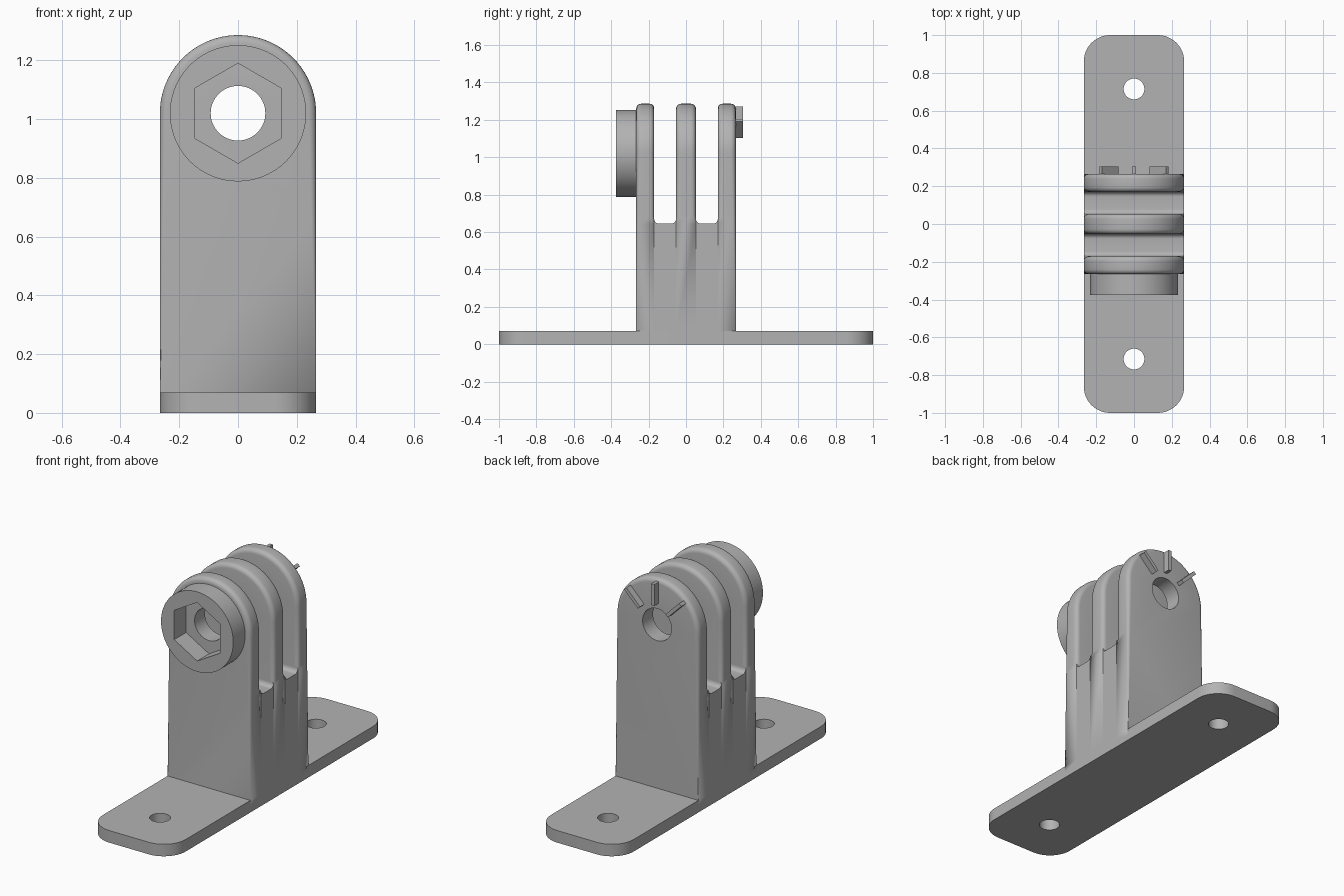
import bpy, bmesh, math
from mathutils import Matrix, Vector

cube = bpy.data.objects.get("Cube")
if cube:
    bpy.data.objects.remove(cube, do_unlink=True)

grey = bpy.data.materials.new("plain grey")
grey.use_nodes = True
COLOUR = (0.45, 0.45, 0.45, 1)
grey.diffuse_color = COLOUR
grey.node_tree.nodes["Principled BSDF"].inputs["Base Color"].default_value = COLOUR

W = 0.266        # half width and arch radius
AXIS = 1.02      # height of the bolt axis
PLATE = 0.07     # base plate thickness
SLOT = 0.645     # slot floor height
ROUND = 0.026    # edge rounding


def make(name, bm):
    bmesh.ops.remove_doubles(bm, verts=bm.verts, dist=1e-5)
    bmesh.ops.recalc_face_normals(bm, faces=bm.faces)
    mesh = bpy.data.meshes.new(name)
    bm.to_mesh(mesh)
    bm.free()
    mesh.materials.append(grey)
    obj = bpy.data.objects.new(name, mesh)
    bpy.context.collection.objects.link(obj)
    return obj


def extrude(name, points, direction):
    bm = bmesh.new()
    face = bm.faces.new([bm.verts.new(p) for p in points])
    new = bmesh.ops.extrude_face_region(bm, geom=[face])["geom"]
    verts = [g for g in new if isinstance(g, bmesh.types.BMVert)]
    bmesh.ops.translate(bm, verts=verts, vec=direction)
    return make(name, bm)


def cylinder(name, radius, start, end, sides=64, along_y=True):
    """Prism from start to end, along y or z."""
    bm = bmesh.new()
    start, end = Vector(start), Vector(end)
    turn = Matrix.Rotation(math.pi / 2, 4, "X") if along_y else Matrix()
    bmesh.ops.create_cone(bm, cap_ends=True, segments=sides, radius1=radius,
                          radius2=radius, depth=(end - start).length,
                          matrix=Matrix.Translation((start + end) / 2) @ turn)
    return make(name, bm)


def cut(obj, cutter):
    mod = obj.modifiers.new("hole", "BOOLEAN")
    mod.operation, mod.solver, mod.object = "DIFFERENCE", "EXACT", cutter
    graph = bpy.context.evaluated_depsgraph_get()
    mesh = bpy.data.meshes.new_from_object(obj.evaluated_get(graph))
    obj.modifiers.clear()
    obj.data = mesh
    bpy.data.objects.remove(cutter, do_unlink=True)


def outer_round(z):
    return ROUND * min(1, max(0, (z - PLATE) / (AXIS - PLATE)))


def inner_round(z):
    return ROUND * min(1, max(0, (z - SLOT) / 0.04))


def prong(name, y0, y1, round0, round1):
    """Arched slab whose rim rounding varies with height."""
    outline = [(W, z, 1, 0) for z in (0.03, PLATE, SLOT, SLOT + 0.04)]
    for i in range(49):
        a = math.pi * i / 48
        c, s = math.cos(a), math.sin(a)
        outline.append((W * c, AXIS + W * s, c, s))
    outline += [(-x, z, -nx, nz) for x, z, nx, nz in reversed(outline[:4])]
    steps = 5
    quarter = [math.pi / 2 * k / steps for k in range(steps + 1)]
    layers = [(y0, 1, round0, t) for t in quarter]
    layers += [(y1, -1, round1, t) for t in reversed(quarter)]
    bm = bmesh.new()
    rings = []
    for y, sign, rounding, t in layers:
        ring = []
        for x, z, nx, nz in outline:
            b = rounding(z)
            inset = b * (1 - math.sin(t))
            ring.append(bm.verts.new((x - nx * inset,
                                      y + sign * b * (1 - math.cos(t)),
                                      z - nz * inset)))
        rings.append(ring)
    n = len(outline)
    for low, high in zip(rings, rings[1:]):
        for i in range(n):
            j = (i + 1) % n
            bm.faces.new((low[i], low[j], high[j], high[i]))
    bm.faces.new(rings[0])
    bm.faces.new(rings[-1])
    bmesh.ops.dissolve_degenerate(bm, dist=1e-5, edges=bm.edges)
    obj = make(name, bm)
    cut(obj, cylinder("bolt_cutter", 0.093, (0, y0 - 0.1, AXIS), (0, y1 + 0.1, AXIS)))
    return obj


parts = []

# Base plate with rounded corners and two screw holes
R = 0.14
corners = []
for sx, sy, first in ((1, 1, 0), (-1, 1, 90), (-1, -1, 180), (1, -1, 270)):
    for i in range(13):
        a = math.radians(first + 7.5 * i)
        corners.append((sx * (W - R) + R * math.cos(a), sy * (1 - R) + R * math.sin(a), 0))
base = extrude("base_plate", corners, (0, 0, PLATE))
for side in (-1, 1):
    cut(base, cylinder("screw_cutter", 0.055, (0, side * 0.715, -0.1),
                       (0, side * 0.715, 0.2), 48, False))
parts.append(base)

# Three prongs
parts.append(prong("front_prong", -0.266, -0.17, outer_round, inner_round))
parts.append(prong("middle_prong", -0.053, 0.053, inner_round, inner_round))
parts.append(prong("back_prong", 0.17, 0.266, inner_round, outer_round))

# Solid webs below the slots, with filleted floors
F = 0.025
for name, y0, y1 in (("front_web", -0.17, -0.053), ("back_web", 0.053, 0.17)):
    profile = [(-W, y0, 0.03)]
    for centre, first in ((y0 + F, 180), (y1 - F, 270)):
        for i in range(7):
            a = math.radians(first + 15 * i)
            profile.append((-W, centre + F * math.cos(a), SLOT + F + F * math.sin(a)))
    profile.append((-W, y1, 0.03))
    parts.append(extrude(name, profile, (2 * W, 0, 0)))

# Round boss with a hexagonal nut pocket
boss = cylinder("nut_boss", 0.232, (0, -0.375, AXIS), (0, -0.25, AXIS), 72)
cut(boss, cylinder("nut_cutter", 0.17, (0, -0.5, AXIS), (0, -0.1, AXIS), 6))
parts.append(boss)

# Raised tick marks around the bolt hole
for name, angle in (("left_tick", 45), ("centre_tick", 0), ("right_tick", -45)):
    bm = bmesh.new()
    place = (Matrix.Translation((0, 0.28, AXIS))
             @ Matrix.Rotation(math.radians(angle), 4, "Y")
             @ Matrix.Translation((0, 0, 0.188))
             @ Matrix.Diagonal((0.02, 0.05, 0.124, 1)))
    bmesh.ops.create_cube(bm, size=1, matrix=place)
    parts.append(make(name, bm))

# Smooth curved faces, keep hard edges
bpy.ops.object.select_all(action="DESELECT")
for obj in parts:
    obj.select_set(True)
bpy.context.view_layer.objects.active = parts[0]
bpy.ops.object.shade_smooth_by_angle(angle=math.radians(30))
